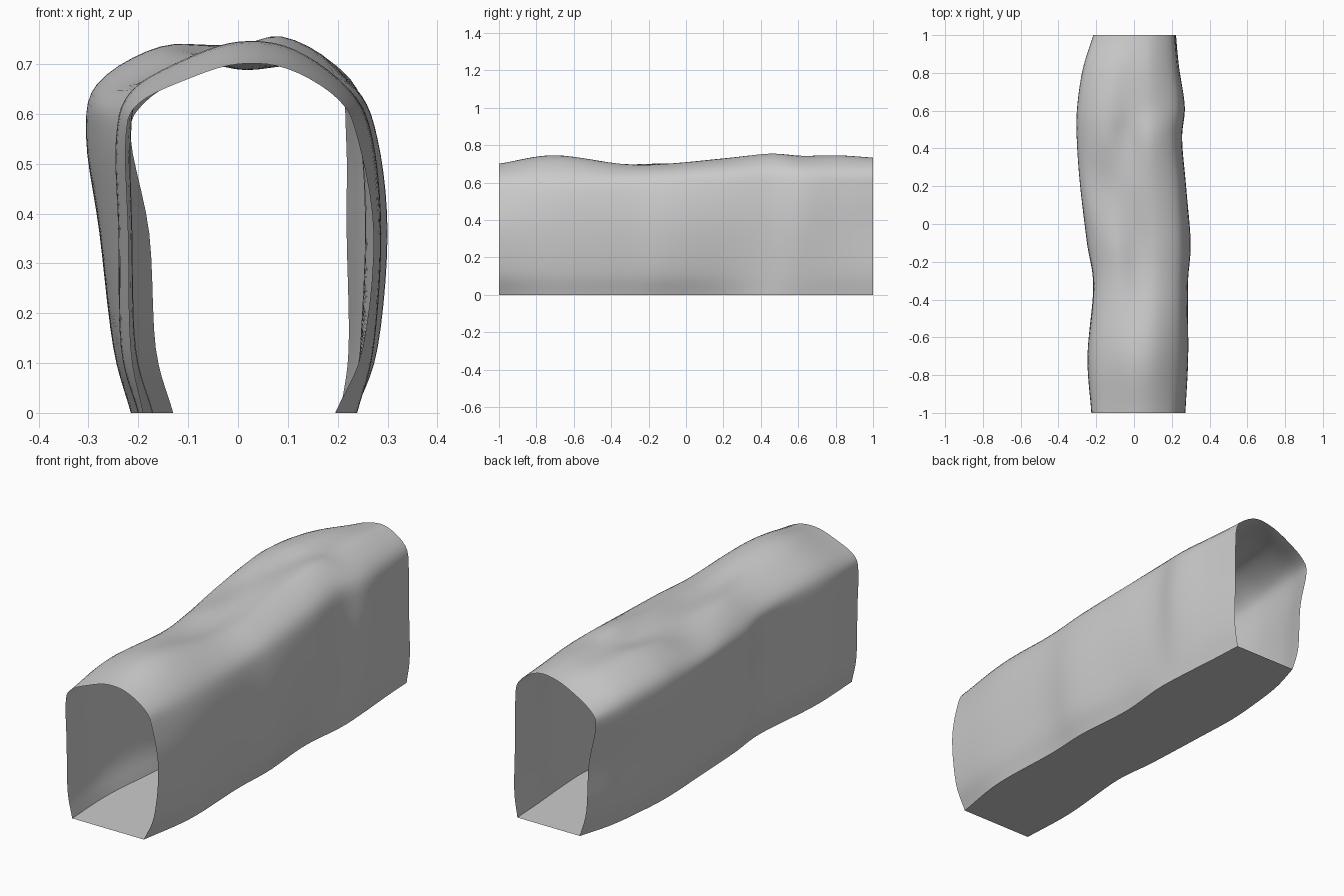
import bpy, bmesh
from mathutils import Vector

if "Cube" in bpy.data.objects:
    bpy.data.objects.remove(bpy.data.objects["Cube"])

# Each station along the tunnel:
# y | left wall x at four heights | left shoulder x, z | three roof heights |
# right shoulder x, z | right wall x at four heights (top to bottom)
STATIONS = [
    (-1, -.19, -.215, -.22, -.225, -.2, .62, .67, .70, .69, .2, .63, .24, .272, .25, .195),
    (-.7, -.2, -.235, -.24, -.245, -.215, .645, .71, .745, .73, .22, .65, .268, .287, .272, .238),
    (-.33, -.17, -.205, -.212, -.215, -.195, .635, .695, .695, .695, .23, .64, .27, .285, .265, .228),
    (-.1, -.19, -.23, -.24, -.248, -.215, .635, .70, .69, .70, .235, .65, .28, .3, .28, .235),
    (.2, -.205, -.245, -.27, -.285, -.265, .635, .685, .715, .727, .225, .665, .265, .275, .25, .215),
    (.45, -.215, -.25, -.278, -.303, -.28, .655, .725, .72, .755, .21, .68, .245, .255, .245, .235),
    (.62, -.205, -.24, -.27, -.3, -.28, .66, .735, .735, .74, .225, .67, .262, .268, .25, .23),
    (.82, -.18, -.215, -.235, -.27, -.25, .65, .72, .738, .74, .21, .665, .235, .24, .235, .215),
    (1, -.13, -.165, -.178, -.215, -.19, .62, .685, .725, .728, .2, .66, .217, .218, .222, .205),
]
HEIGHTS = (0, .13, .36, .55)


def section(s):
    y, left, (lx, lz), roof, (rx, rz), right = s[0], s[1:5], s[5:7], s[7:10], s[10:12], s[12:16]
    pts = [(x, y, z) for x, z in zip(left, HEIGHTS)] + [(lx, y, lz)]
    pts += [(lx + (rx - lx) * (i + 1) / 4, y, z) for i, z in enumerate(roof)]
    pts += [(rx, y, rz)] + [(x, y, z) for x, z in zip(right, reversed(HEIGHTS))]
    return [Vector(p) for p in pts]


def smooth_curve(p, steps):
    """Catmull-Rom curve through the points, with the ends extended straight."""
    p = [p[0] * 2 - p[1]] + p + [p[-1] * 2 - p[-2]]
    out = []
    for i in range(1, len(p) - 2):
        a, b, c, d = p[i - 1:i + 3]
        for k in range(steps):
            t = k / steps
            out.append(.5 * (2 * b + (c - a) * t + (2 * a - 5 * b + 4 * c - d) * t ** 2
                             + (3 * b - a - 3 * c + d) * t ** 3))
    return out + [p[-2]]


def grid_object(name, rows, smooth):
    bm = bmesh.new()
    grid = [[bm.verts.new(v) for v in row] for row in rows]
    for r0, r1 in zip(grid, grid[1:]):
        for j in range(len(r0) - 1):
            f = bm.faces.new((r0[j], r1[j], r1[j + 1], r0[j + 1]))
            f.smooth = smooth
    mesh = bpy.data.meshes.new(name)
    bm.to_mesh(mesh)
    bm.free()
    obj = bpy.data.objects.new(name, mesh)
    bpy.context.collection.objects.link(obj)
    return obj


# Smooth the outline lengthwise, then around each cross-section
lines = [smooth_curve(list(line), 8) for line in zip(*map(section, STATIONS))]
rings = [smooth_curve(list(ring), 5) for ring in zip(*lines)]

# Rock walls and roof, open at both ends
grid_object("tunnel_walls_and_roof", rings, True)

# Flat floor between the wall feet
grid_object("tunnel_floor", [(r[-1], r[0]) for r in rings], False)
